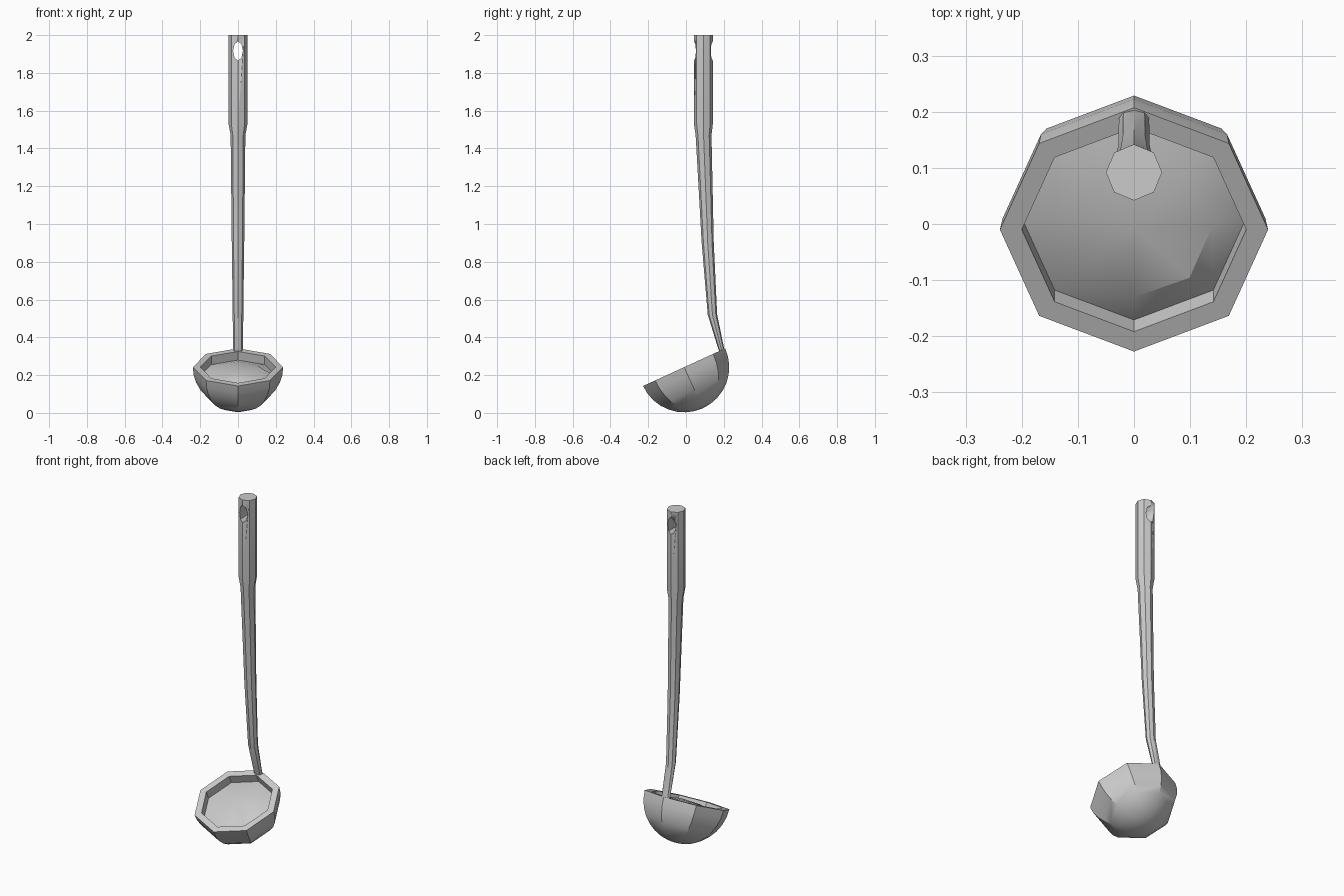
import bpy, bmesh, math
from mathutils import Matrix, Vector

if "Cube" in bpy.data.objects:
    bpy.data.objects.remove(bpy.data.objects["Cube"])

SIDES = 8


def make_object(name, bm, angle=30):
    bmesh.ops.recalc_face_normals(bm, faces=bm.faces)
    mesh = bpy.data.meshes.new(name)
    bm.to_mesh(mesh)
    bm.free()
    obj = bpy.data.objects.new(name, mesh)
    bpy.context.collection.objects.link(obj)
    bpy.ops.object.select_all(action='DESELECT')
    obj.select_set(True)
    bpy.context.view_layer.objects.active = obj
    bpy.ops.object.shade_smooth_by_angle(angle=math.radians(angle))
    return obj


def add_ring(bm, point):
    """Ring of vertices, point(angle) gives each position."""
    return [bm.verts.new(point(2 * math.pi * i / SIDES - math.pi / 2)) for i in range(SIDES)]


def bridge(bm, a, b):
    for i in range(SIDES):
        j = (i + 1) % SIDES
        bm.faces.new((a[i], a[j], b[j], b[i]))


def fan(bm, ring, tip):
    for i in range(SIDES):
        bm.faces.new((ring[i], ring[(i + 1) % SIDES], tip))


# Bowl: eight-sided half sphere, thick rim, shallow domed filling
bm = bmesh.new()
R = 0.239
profile = []
for k in range(1, 9):
    t = math.radians(90 * k / 8)
    profile.append((R * math.sin(t), -R * math.cos(t)))
profile += [(0.2, 0.0), (0.2, -0.05)]
rings = [add_ring(bm, lambda a, r=r, h=h: (r * math.cos(a), r * math.sin(a), h))
         for r, h in profile]
for a, b in zip(rings, rings[1:]):
    bridge(bm, a, b)
fan(bm, rings[0], bm.verts.new((0, 0, -R)))


def crest(a):
    # the filling stands a little higher towards the front right
    lift = max(0.0, math.cos(a + math.pi / 4))
    return (0.14 * math.cos(a), 0.14 * math.sin(a), -0.032 + 0.022 * lift)


dome = add_ring(bm, crest)
bridge(bm, rings[-1], dome)
fan(bm, dome, bm.verts.new((0, 0, -0.008)))
bm.transform(Matrix.Translation((0, -0.01, 0.242)) @ Matrix.Rotation(math.radians(24.6), 4, 'X'))
make_object("bowl", bm)

# Handle: eight-sided tapered bar along a gently bent path (y, z, half x, half y)
path = [(0.198, 0.30, 0.027, 0.014), (0.185, 0.345, 0.027, 0.016), (0.140, 0.52, 0.028, 0.025),
        (0.115, 0.90, 0.033, 0.032), (0.093, 1.47, 0.039, 0.042),
        (0.092, 1.53, 0.050, 0.050), (0.092, 2.00, 0.050, 0.050)]
bm = bmesh.new()
rings = [add_ring(bm, lambda a, y=y, z=z, w=w, d=d: (w * math.cos(a), y + d * math.sin(a), z))
         for y, z, w, d in path]
for a, b in zip(rings, rings[1:]):
    bridge(bm, a, b)
bm.faces.new(rings[0])
bm.faces.new(rings[-1])
handle = make_object("handle", bm)

# Oval hanging hole near the top of the handle
bm = bmesh.new()
ends = [add_ring(bm, lambda a, y=y: (0.026 * math.cos(a), y, 1.916 + 0.051 * math.sin(a)))
        for y in (-0.1, 0.3)]
bridge(bm, *ends)
bm.faces.new(ends[0])
bm.faces.new(ends[1])
cutter = make_object("hole_cutter", bm)
cutter.hide_render = True
cutter.display_type = 'WIRE'
cut = handle.modifiers.new("hanging_hole", 'BOOLEAN')
cut.operation = 'DIFFERENCE'
cut.solver = 'EXACT'
cut.object = cutter
